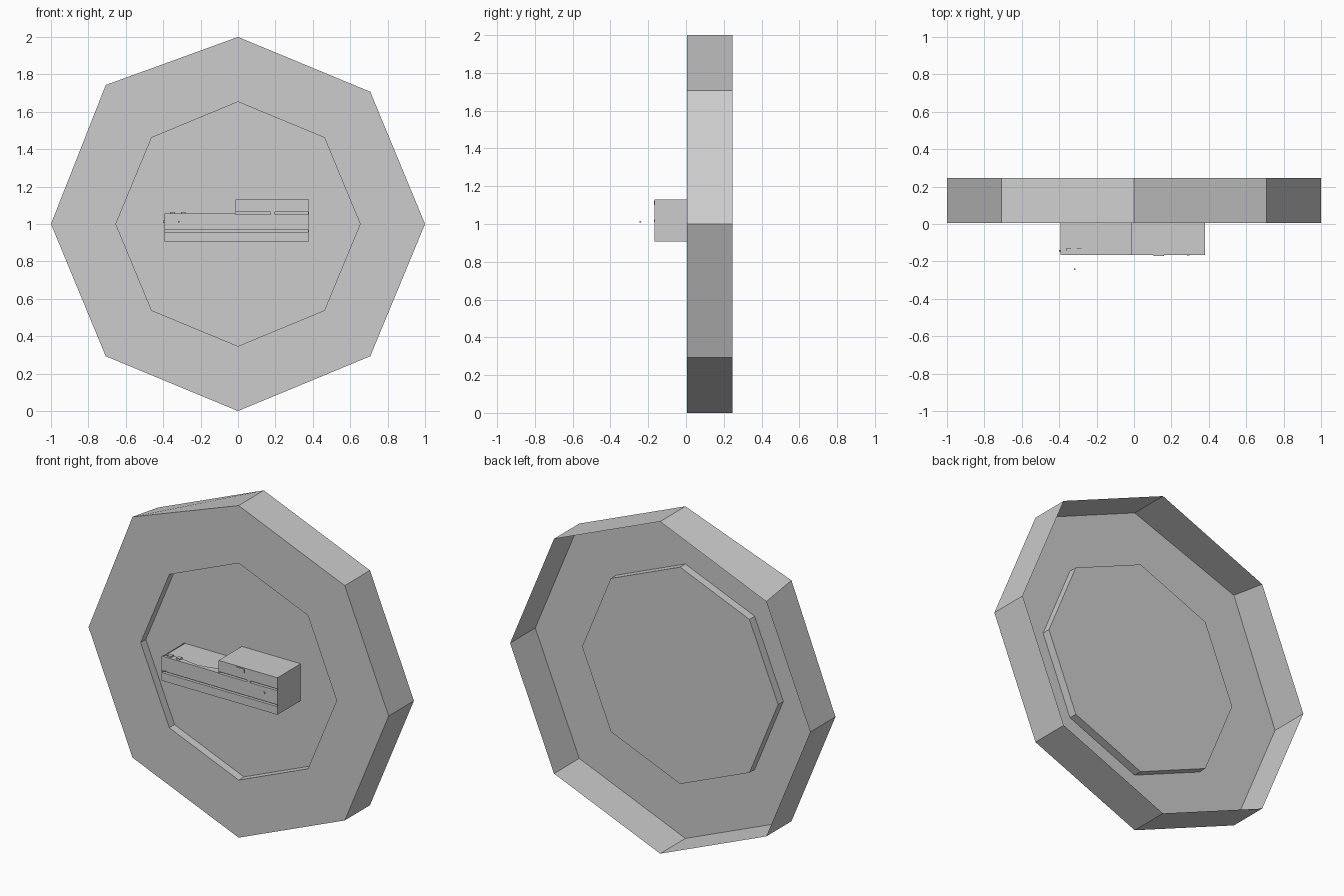
import bpy, bmesh
from math import sin, cos, pi
from mathutils import Vector

cube = bpy.data.objects.get("Cube")
if cube:
    bpy.data.objects.remove(cube, do_unlink=True)

GREY = (0.604, 0.604, 0.604, 1)
grey = bpy.data.materials.new("plain_grey")
grey.use_nodes = True
grey.diffuse_color = GREY
grey.node_tree.nodes["Principled BSDF"].inputs["Base Color"].default_value = GREY


def finish(name, bm):
    bmesh.ops.recalc_face_normals(bm, faces=bm.faces)
    mesh = bpy.data.meshes.new(name)
    bm.to_mesh(mesh)
    bm.free()
    mesh.materials.append(grey)
    obj = bpy.data.objects.new(name, mesh)
    bpy.context.collection.objects.link(obj)
    return obj


def box(name, x, y, z):
    """Box from (low, high) ranges on each axis."""
    bm = bmesh.new()
    bmesh.ops.create_cube(bm, size=1)
    for v in bm.verts:
        v.co = Vector([(r[0] + r[1]) / 2 + c * (r[1] - r[0])
                       for c, r in zip(v.co, (x, y, z))])
    return finish(name, bm)


def extrude_outline(name, points, depth):
    bm = bmesh.new()
    face = bm.faces.new([bm.verts.new(p) for p in points])
    new = bmesh.ops.extrude_face_region(bm, geom=[face])["geom"]
    moved = [g for g in new if isinstance(g, bmesh.types.BMVert)]
    bmesh.ops.translate(bm, verts=moved, vec=depth)
    return finish(name, bm)


# Octagonal tray: sunken front panel, rim and outer wall, open at the back
OUTER, INNER = 1.0, 0.653
FRONT, BACK = 0.006, 0.246
PANEL = 0.056
bm = bmesh.new()
loops = []
for radius, y in ((INNER, PANEL), (INNER, FRONT), (OUTER, FRONT), (OUTER, BACK)):
    loops.append([bm.verts.new((radius * sin(i * pi / 4), y,
                                1 + radius * cos(i * pi / 4)))
                  for i in range(8)])
for a, b in zip(loops, loops[1:]):
    for i in range(8):
        j = (i + 1) % 8
        bm.faces.new((a[i], a[j], b[j], b[i]))
bm.faces.new(loops[0])
loops[2][7].co.z += 0.036   # one front corner sits higher
finish("octagon_tray", bm)

# Stepped housing fixed to the panel
PLATE, CORE = -0.166, -0.148
WALL = PANEL - 0.001
L, STEP, R = -0.392, -0.013, 0.378
BOTTOM, LOW, TOP = 0.907, 1.055, 1.13
step_profile = [(L, BOTTOM), (R, BOTTOM), (R, TOP), (STEP, TOP),
                (STEP, LOW - 0.008), (L, LOW - 0.008)]
extrude_outline("housing", [(x, CORE, z) for x, z in step_profile],
                (0, WALL - CORE, 0))

# Front cover plates, separated by narrow grooves and closed at the ends
face = (PLATE, CORE + 0.002)
box("lower_cover", (L, R), face, (BOTTOM, 0.956))
box("middle_cover", (L, R), face, (0.967, LOW - 0.003))
box("upper_cover", (STEP, R), face, (LOW + 0.008, TOP))
box("cover_bridge", (0.175, 0.197), face, (LOW - 0.005, LOW + 0.01))
box("left_end_cap", (L - 0.002, L + 0.002), (PLATE, WALL), (BOTTOM, LOW - 0.004))
box("right_end_cap", (R - 0.003, R + 0.001), (PLATE, WALL), (BOTTOM, TOP))
box("latch_plate", (0.105, 0.16), (PLATE - 0.004, PLATE + 0.002), (1.1, 1.124))

# Wavy ledge on the low top
wave = [(L, PLATE), (STEP, PLATE), (STEP, -0.105), (-0.09, -0.135),
        (-0.17, -0.148), (-0.25, -0.136), (-0.33, -0.128), (L, -0.155)]
extrude_outline("wavy_ledge", [(x, y, LOW) for x, y in wave], (0, 0, -0.009))

# Buttons on the ledge and pins
for side, x in (("outer", -0.35), ("inner", -0.293)):
    box(side + "_button", (x - 0.013, x + 0.013), (-0.155, -0.13),
        (LOW - 0.008, LOW + 0.008))
box("end_pin", (-0.4, L + 0.004), (-0.15, -0.14), (1.006, 1.018))
box("front_stud", (0.283, 0.296), (PLATE - 0.003, PLATE + 0.002), (1.01, 1.023))
box("needle_tip", (-0.32, -0.312), (-0.246, -0.238), (1.008, 1.016))
